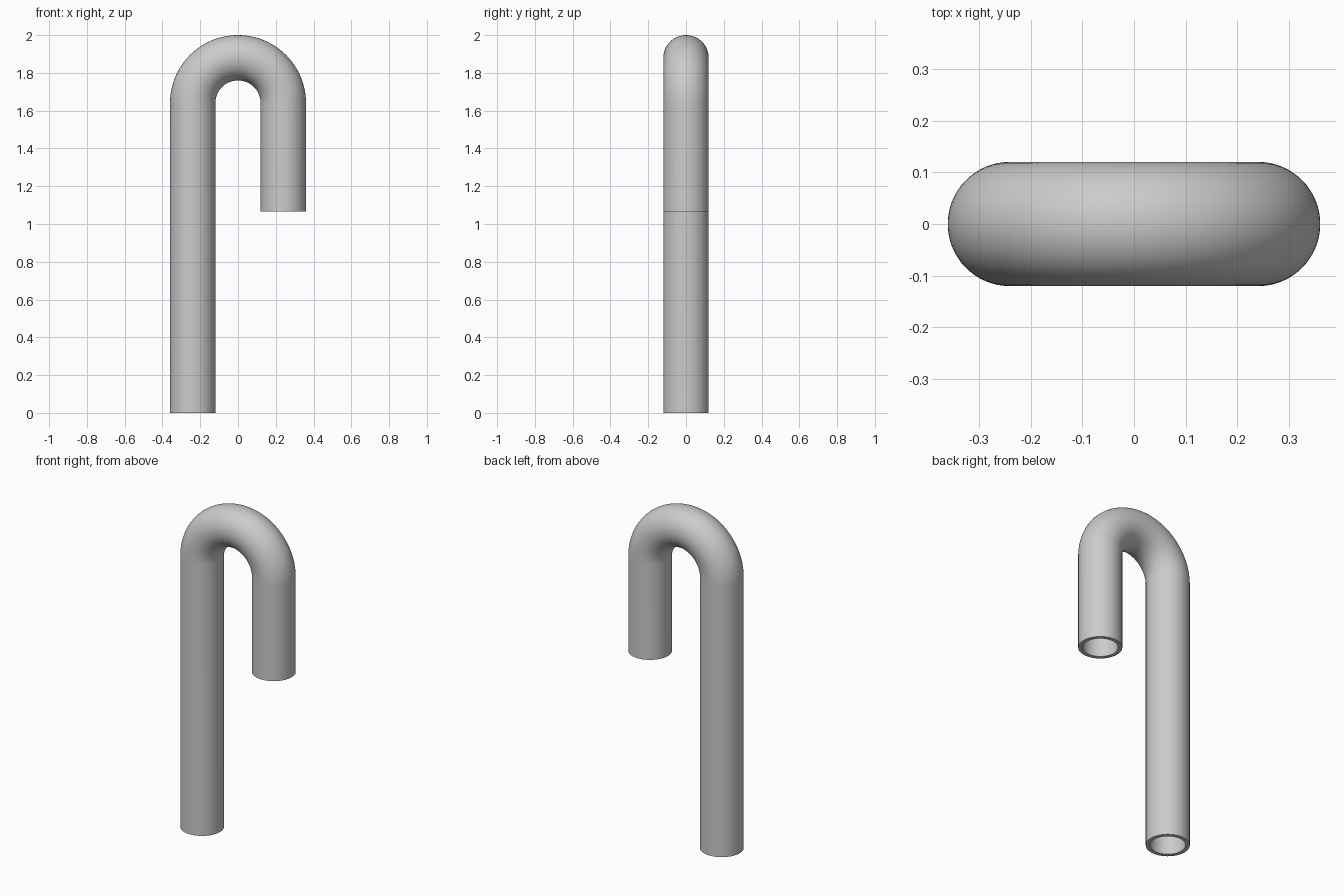
import bpy, bmesh
from math import sin, cos, pi, radians
from mathutils import Vector

cube = bpy.data.objects.get("Cube")
if cube:
    bpy.data.objects.remove(cube, do_unlink=True)

BEND, OUTER, INNER = 0.24, 0.12, 0.097   # bend radius, pipe radii
BEND_Z, SHORT_Z = 1.64, 1.065            # bend centre height, short leg end
SIDES, STEPS = 64, 48

grey = bpy.data.materials.new("plain_grey")
grey.use_nodes = True
colour = (0.6, 0.6, 0.6, 1)
grey.diffuse_color = colour
grey.node_tree.nodes["Principled BSDF"].inputs["Base Color"].default_value = colour

# Centre line: long leg, half-circle bend, short leg; each with its outward direction
path = [(Vector((-BEND, 0, 0)), Vector((-1, 0, 0)))]
for i in range(STEPS + 1):
    a = pi * (1 - i / STEPS)
    out = Vector((cos(a), 0, sin(a)))
    path.append((Vector((0, 0, BEND_Z)) + out * BEND, out))
path.append((Vector((BEND, 0, SHORT_Z)), Vector((1, 0, 0))))

bm = bmesh.new()


def tube(radius):
    """Sweep a circle along the centre line and return its rings."""
    rings = []
    for centre, out in path:
        ring = []
        for k in range(SIDES):
            t = 2 * pi * k / SIDES
            ring.append(bm.verts.new(centre + radius * (out * cos(t) + Vector((0, sin(t), 0)))))
        rings.append(ring)
    for a, b in zip(rings, rings[1:]):
        bridge(a, b)
    return rings


def bridge(a, b):
    for k in range(SIDES):
        n = (k + 1) % SIDES
        bm.faces.new((a[k], a[n], b[n], b[k]))


# Outer wall, bore and the two flat end rims
wall, bore = tube(OUTER), tube(INNER)
for end in (0, -1):
    bridge(wall[end], bore[end])
bmesh.ops.recalc_face_normals(bm, faces=bm.faces)

mesh = bpy.data.meshes.new("bent_pipe")
bm.to_mesh(mesh)
bm.free()
mesh.materials.append(grey)
pipe = bpy.data.objects.new("bent_pipe", mesh)
bpy.context.collection.objects.link(pipe)

# Smooth walls with crisp rims
bpy.ops.object.select_all(action="DESELECT")
pipe.select_set(True)
bpy.context.view_layer.objects.active = pipe
bpy.ops.object.shade_smooth_by_angle(angle=radians(30))
